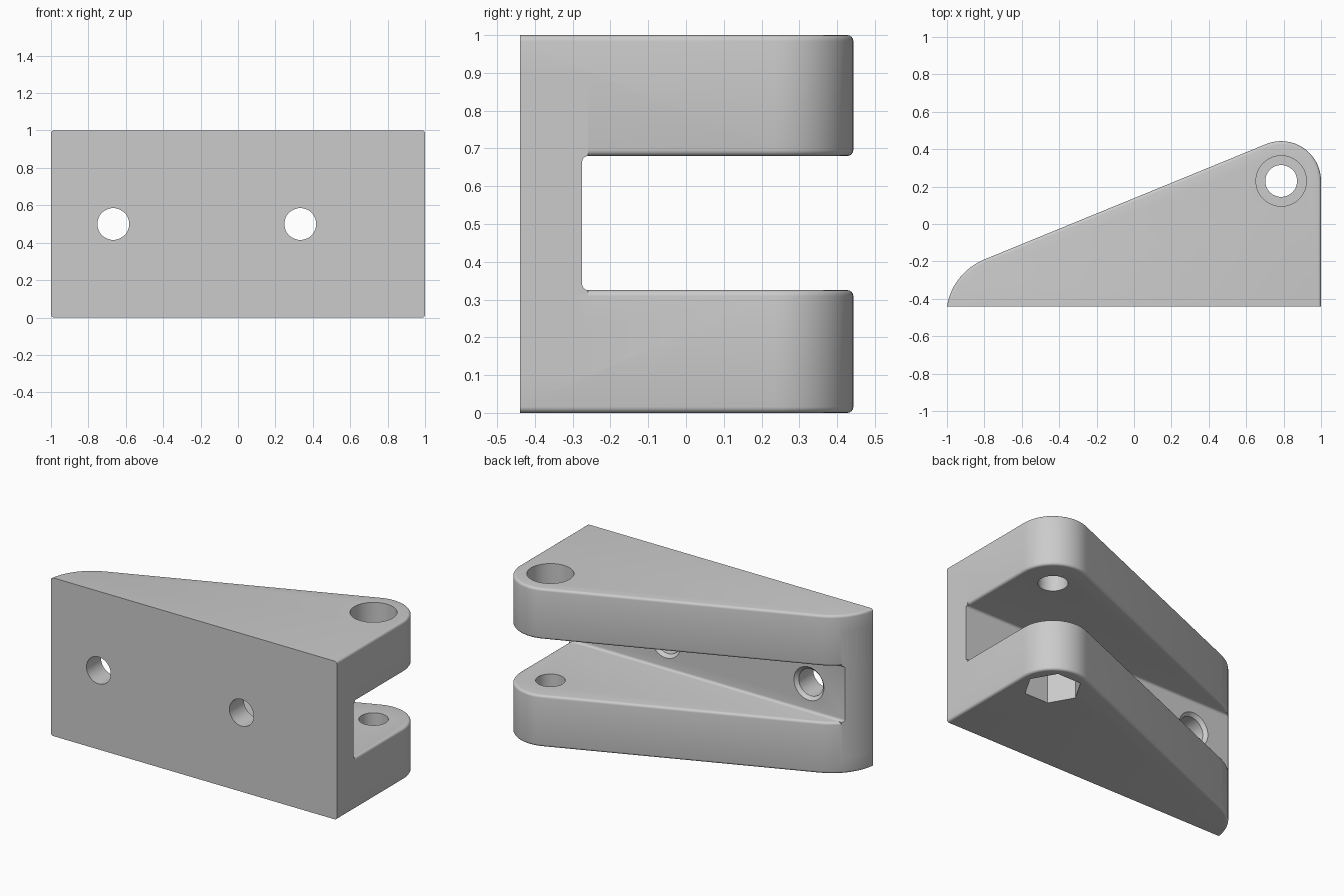
import bpy, bmesh
from math import cos, sin, radians, pi
from mathutils import Vector, Matrix

if "Cube" in bpy.data.objects:
    bpy.data.objects.remove(bpy.data.objects["Cube"], do_unlink=True)

FRONT, WALL = -0.44, -0.275        # front face and back of the slot
LOW, HIGH = 0.325, 0.68            # slot floor and ceiling
FILLET = 0.016
PIN = (0.787, 0.23)                # pivot hole centre

grey = bpy.data.materials.new("light_grey")
grey.use_nodes = True
colour = (0.6, 0.6, 0.6, 1)
grey.diffuse_color = colour
grey.node_tree.nodes["Principled BSDF"].inputs["Base Color"].default_value = colour


def arc(cx, cy, r, a, b, n):
    return [(cx + r * cos(radians(a + (b - a) * i / n)),
             cy + r * sin(radians(a + (b - a) * i / n))) for i in range(n + 1)]


def prism(name, pts, axis, lo, hi, fillet=0):
    """Extrude a 2D outline along an axis, optionally rounding its rims."""
    place = {"x": lambda p, h: (h, p[0], p[1]),
             "y": lambda p, h: (p[0], h, p[1]),
             "z": lambda p, h: (p[0], p[1], h)}[axis]
    bm = bmesh.new()
    a = [bm.verts.new(place(p, lo)) for p in pts]
    b = [bm.verts.new(place(p, hi)) for p in pts]
    bm.faces.new(a)
    bm.faces.new(b)
    for i in range(len(pts)):
        j = (i + 1) % len(pts)
        bm.faces.new((a[i], a[j], b[j], b[i]))
    bmesh.ops.recalc_face_normals(bm, faces=bm.faces)
    if fillet:
        rims = [e for e in bm.edges
                if abs(e.verts[0].co.z - e.verts[1].co.z) < 1e-5
                and max(v.co.y for v in e.verts) > FRONT + 0.001]
        bmesh.ops.bevel(bm, geom=rims, offset=fillet, segments=4,
                        profile=0.5, affect='EDGES', clamp_overlap=False)
        bmesh.ops.recalc_face_normals(bm, faces=bm.faces)
    return finish(name, bm)


def finish(name, bm):
    me = bpy.data.meshes.new(name)
    bm.to_mesh(me)
    bm.free()
    me.materials.append(grey)
    ob = bpy.data.objects.new(name, me)
    bpy.context.collection.objects.link(ob)
    return ob


def combine(target, other, operation):
    mod = target.modifiers.new(operation.lower(), 'BOOLEAN')
    mod.operation, mod.object, mod.solver = operation, other, 'EXACT'
    bpy.context.view_layer.objects.active = target
    bpy.ops.object.modifier_apply(modifier=mod.name)
    bpy.data.objects.remove(other, do_unlink=True)


def circle(centre, r, n=48):
    return arc(*centre, r, 0, 360 - 360 / n, n - 1)


# Wedge outline: rounded thin end, sloped back, round pivot end
nose = arc(-0.675, -0.495, 0.33, 170.4, 112.3, 12)
nose[0] = (-1, FRONT)
outline = nose + arc(*PIN, 0.213, 112.3, 0, 16) + [(1, FRONT)]

# Two arms with rounded rims
body = prism("clevis_bracket", outline, "z", 0, LOW, FILLET)
upper = prism("upper_arm", outline, "z", HIGH, 1, FILLET)

# Web joining the arms, with filleted slot corners
r = FILLET
section = ([(FRONT - 0.1, 0.1), (WALL + r, 0.1)]
           + arc(WALL + r, LOW + r, r, 270, 180, 5)
           + arc(WALL + r, HIGH - r, r, 180, 90, 5)
           + [(WALL + r, 0.9), (FRONT - 0.1, 0.9)])
web = prism("web", outline, "z", 0.1, 0.9)
combine(web, prism("web_section", section, "x", -1.2, 1.2), 'INTERSECT')
combine(body, web, 'UNION')
combine(body, upper, 'UNION')

# Pivot hole, round counterbore on top and hexagonal nut pocket below
combine(body, prism("pivot_cut", circle(PIN, 0.085), "z", -0.1, 1.1), 'DIFFERENCE')
combine(body, prism("counterbore_cut", circle(PIN, 0.135), "z", 0.82, 1.1), 'DIFFERENCE')
combine(body, prism("nut_cut", circle(PIN, 0.165, 6), "z", -0.1, 0.18), 'DIFFERENCE')

# Mounting holes through the web, flared where they enter the slot
for x in (-0.667, 0.333):
    combine(body, prism("screw_cut", circle((x, 0.5), 0.085), "y", -0.6, 0), 'DIFFERENCE')
    bm = bmesh.new()
    bmesh.ops.create_cone(
        bm, cap_ends=True, segments=48, radius1=0.125, radius2=0.075, depth=0.05,
        matrix=Matrix.Translation((x, WALL - 0.005, 0.5)) @ Matrix.Rotation(pi / 2, 4, 'X'))
    combine(body, finish("flare_cut", bm), 'DIFFERENCE')

# Smooth shading with sharp edges kept
bpy.ops.object.select_all(action='DESELECT')
body.select_set(True)
bpy.context.view_layer.objects.active = body
bpy.ops.object.shade_smooth_by_angle(angle=radians(30))
